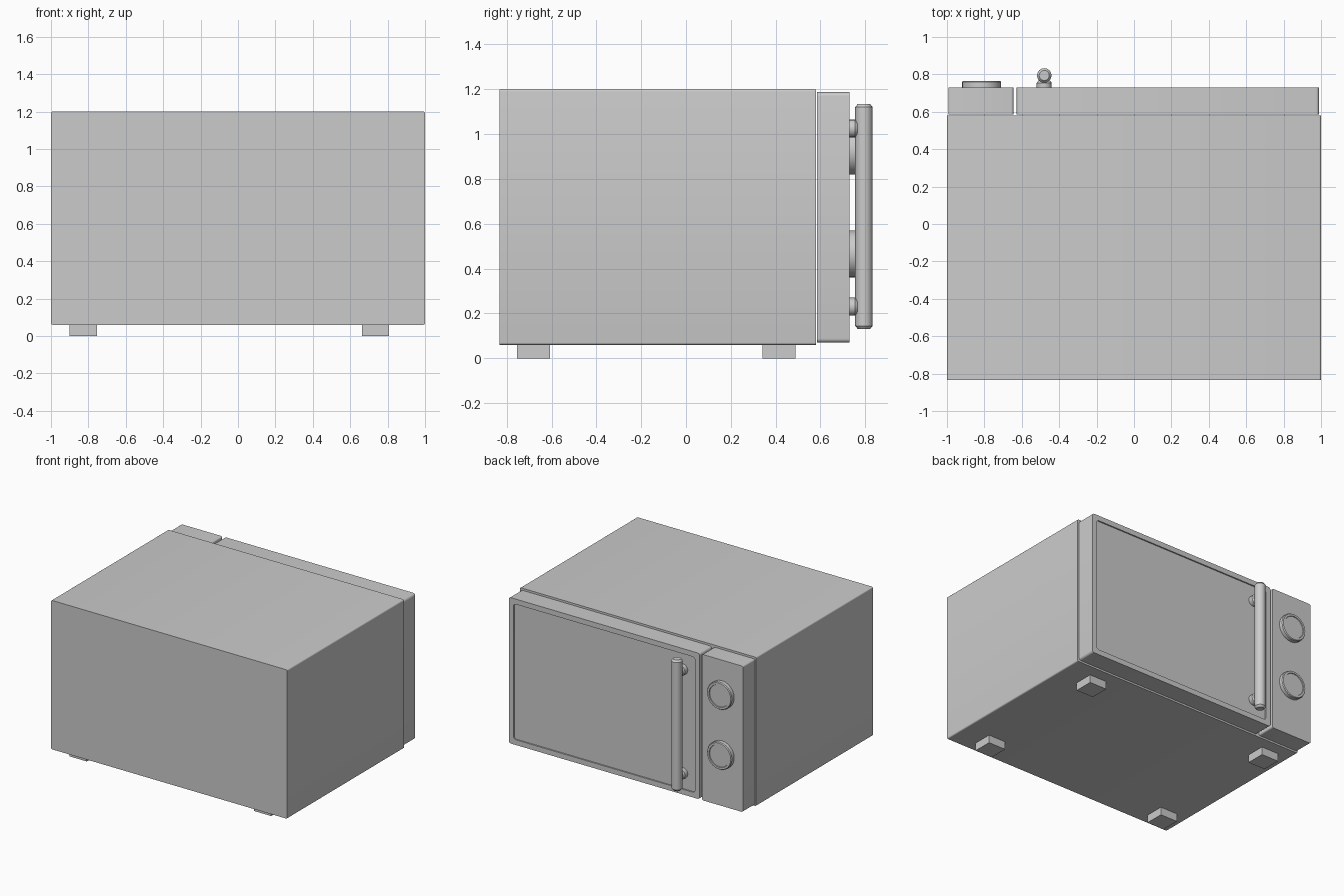
import bpy, bmesh, math

if "Cube" in bpy.data.objects:
    bpy.data.objects.remove(bpy.data.objects["Cube"])


def loft(name, rings, smooth=True):
    """Skin a list of equal-length point rings and cap both ends."""
    bm = bmesh.new()
    vs = [[bm.verts.new(p) for p in ring] for ring in rings]
    n = len(vs[0])
    for a, b in zip(vs, vs[1:]):
        for i in range(n):
            j = (i + 1) % n
            bm.faces.new((a[i], a[j], b[j], b[i]))
    bm.faces.new(vs[0][::-1])
    bm.faces.new(vs[-1])
    bmesh.ops.recalc_face_normals(bm, faces=bm.faces)
    mesh = bpy.data.meshes.new(name)
    bm.to_mesh(mesh)
    bm.free()
    ob = bpy.data.objects.new(name, mesh)
    bpy.context.collection.objects.link(ob)
    if smooth:
        bpy.ops.object.select_all(action='DESELECT')
        ob.select_set(True)
        bpy.context.view_layer.objects.active = ob
        bpy.ops.object.shade_smooth_by_angle(angle=math.radians(35))
    return ob


def round_rect(x0, x1, z0, z1, y, r, seg=4):
    pts = []
    corners = [(x1 - r, z1 - r), (x0 + r, z1 - r), (x0 + r, z0 + r), (x1 - r, z0 + r)]
    for k, (cx, cz) in enumerate(corners):
        for s in range(seg + 1):
            a = math.pi / 2 * (k + s / seg)
            pts.append((cx + r * math.cos(a), y, cz + r * math.sin(a)))
    return pts


def circle(center, r, axis, n=20):
    cx, cy, cz = center
    angles = [2 * math.pi * i / n for i in range(n)]
    if axis == 'Y':
        return [(cx + r * math.cos(a), cy, cz + r * math.sin(a)) for a in angles]
    return [(cx + r * math.cos(a), cy + r * math.sin(a), cz) for a in angles]


def turned(name, x, z, profile, n=20):
    """Round part along y; profile is (radius, y)."""
    return loft(name, [circle((x, y, z), r, 'Y', n) for r, y in profile])


# Main housing
loft("body", [round_rect(-1, 1, 0.06, 1.2, y, 0.01) for y in (-0.833, 0.58)])

# Door with shallow recessed front panel
door = (-0.627, 0.99, 0.07, 1.187)
panel = (-0.587, 0.95, 0.11, 1.147)
loft("door", [round_rect(*door, 0.585, 0.018), round_rect(*door, 0.73, 0.018),
              round_rect(*panel, 0.73, 0.02), round_rect(*panel, 0.72, 0.02)])

# Control panel
loft("control_panel", [round_rect(-0.993, -0.645, 0.07, 1.187, y, 0.012)
                       for y in (0.585, 0.73)])

# Dials
for label, z in (("upper", 0.925), ("lower", 0.465)):
    turned(label + "_dial", -0.815, z,
           [(0.105, 0.725), (0.105, 0.758), (0.1, 0.765), (0.085, 0.765), (0.083, 0.759)], 24)

# Door handle bar and its mounts
hx, hy = -0.48, 0.794
loft("handle_bar", [circle((hx, hy, z), r, 'Z', 16) for z, r in
                    ((0.13, 0.027), (0.145, 0.039), (1.12, 0.039), (1.135, 0.027))])
for label, z in (("upper", 1.025), ("lower", 0.23)):
    turned(label + "_handle_mount", hx, z,
           [(0.04, 0.715), (0.04, 0.755), (0.032, 0.766)], 16)

# Feet
for side, fx in (("left", -0.827), ("right", 0.735)):
    for end, fy in (("front", -0.68), ("rear", 0.415)):
        h = 0.073
        loft(f"{end}_{side}_foot",
             [[(fx - h, fy - h, z), (fx + h, fy - h, z), (fx + h, fy + h, z), (fx - h, fy + h, z)]
              for z in (0, 0.065)], smooth=False)
